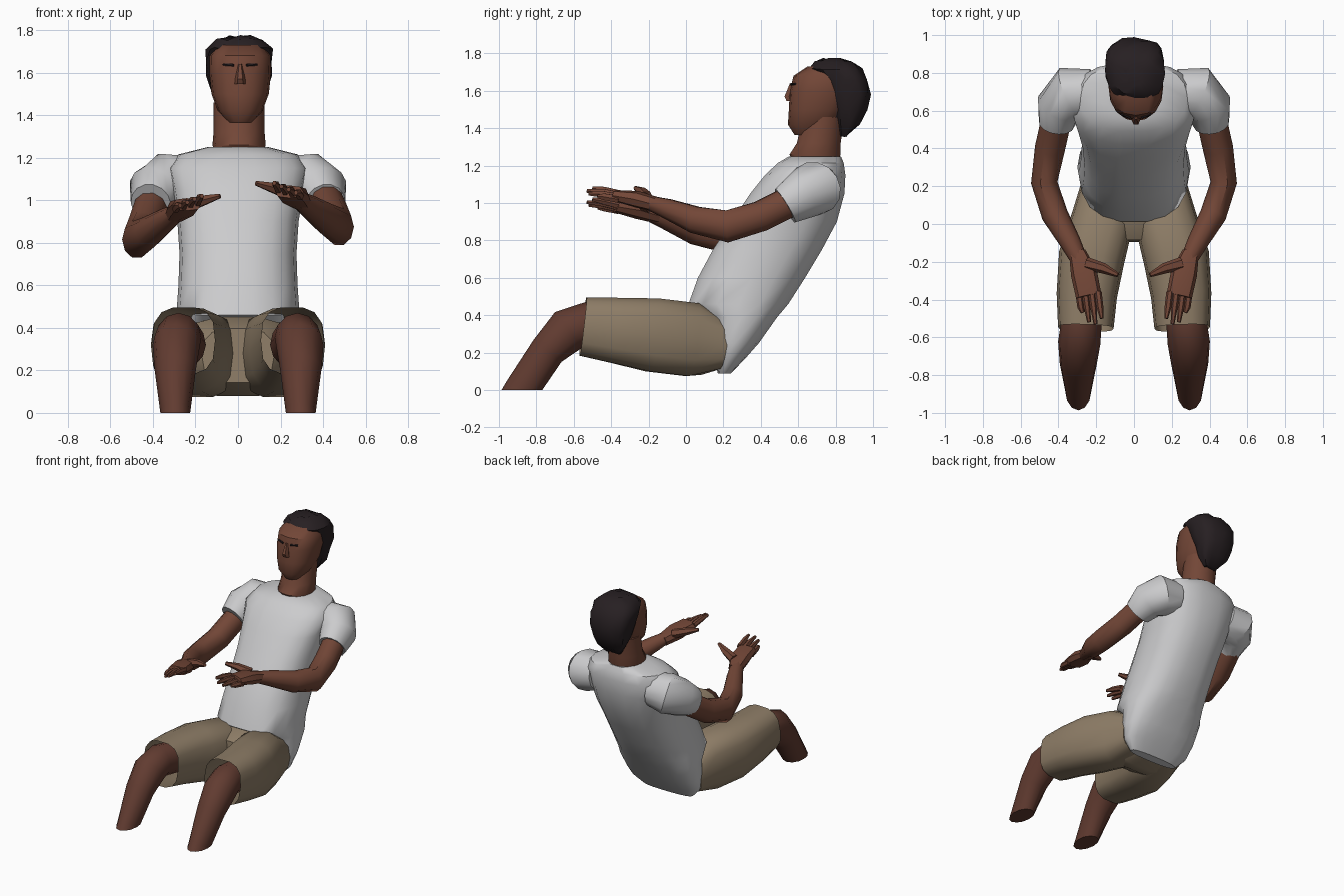
import bpy, bmesh, math, random
from mathutils import Vector

random.seed(3)


def material(name, rgb):
    m = bpy.data.materials.new(name)
    m.diffuse_color = (*rgb, 1)
    return m


SKIN = material("brown skin", (0.17, 0.062, 0.038))
LEG = material("dark leg skin", (0.12, 0.044, 0.03))
SHIRT = material("light grey cotton", (0.6, 0.6, 0.61))
SHORTS = material("tan cloth", (0.27, 0.205, 0.135))
HAIR = material("black hair", (0.02, 0.014, 0.016))


def skin(name, rings, mat, n=14, e=2.0, open_end=False, jitter=0, cut=False):
    """Bridge rings of (centre, u, v) with a rounded-box section of exponent e."""
    bm = bmesh.new()
    loops = []
    for c, u, v in rings:
        loop = []
        for i in range(n):
            a = 2 * math.pi * i / n
            ca, sa = math.cos(a), math.sin(a)
            p = c + u * math.copysign(abs(ca) ** (2 / e), ca) + v * math.copysign(abs(sa) ** (2 / e), sa)
            p += Vector([random.uniform(-jitter, jitter) for _ in range(3)])
            loop.append(bm.verts.new(p))
        loops.append(loop)
    for a, b in zip(loops, loops[1:]):
        for i in range(n):
            bm.faces.new((a[i], a[(i + 1) % n], b[(i + 1) % n], b[i]))
    bm.faces.new(loops[0])
    if not open_end:
        bm.faces.new(loops[-1])
    bmesh.ops.recalc_face_normals(bm, faces=bm.faces)
    if cut:  # trim flat at the ground
        bmesh.ops.bisect_plane(bm, geom=bm.verts[:] + bm.edges[:] + bm.faces[:],
                               plane_co=(0, 0, 0), plane_no=(0, 0, -1), clear_outer=True)
        bmesh.ops.holes_fill(bm, edges=[x for x in bm.edges if x.is_boundary], sides=0)
    me = bpy.data.meshes.new(name)
    bm.to_mesh(me)
    bm.free()
    me.materials.append(mat)
    ob = bpy.data.objects.new(name, me)
    bpy.context.collection.objects.link(ob)
    bpy.ops.object.select_all(action='DESELECT')
    ob.select_set(True)
    bpy.context.view_layer.objects.active = ob
    bpy.ops.object.shade_smooth_by_angle(angle=math.radians(40))
    return ob


def stack(name, rows, mat, xc=0.0, **k):
    """Level sections: (z, front y, back y, half width)."""
    skin(name, [(Vector((xc, (f + b) / 2, z)), Vector((w, 0, 0)), Vector((0, (b - f) / 2, 0)))
                for z, f, b, w in rows], mat, **k)


def tube(name, pts, mat, s=1, dz=0.0, **k):
    """Sections across a path: (x, y, z, half width, half height); s mirrors in x."""
    ps = [Vector((s * p[0], p[1], p[2] + dz)) for p in pts]
    rings = []
    for i, p in enumerate(ps):
        t = (ps[min(i + 1, len(ps) - 1)] - ps[max(i - 1, 0)]).normalized()
        u = t.cross(Vector((0, 0, 1))).normalized()
        rings.append((p, u * pts[i][3], u.cross(t) * pts[i][4]))
    skin(name, rings, mat, **k)


# Torso leaning back, with the shirt hanging over the seat
stack("shirt_body", [(0.09, 0.17, 0.24, 0.20), (0.16, 0.15, 0.31, 0.27), (0.25, 0.13, 0.39, 0.29),
                     (0.39, 0.11, 0.49, 0.30), (0.46, 0.01, 0.55, 0.29), (0.60, 0.06, 0.64, 0.28),
                     (0.75, 0.14, 0.73, 0.275), (0.90, 0.24, 0.81, 0.285), (1.05, 0.34, 0.85, 0.31),
                     (1.15, 0.42, 0.855, 0.33), (1.215, 0.49, 0.845, 0.28), (1.25, 0.55, 0.83, 0.14)],
      SHIRT, n=18, e=2.5)

# Neck and head
stack("neck", [(1.15, 0.60, 0.80, 0.10), (1.26, 0.55, 0.83, 0.125), (1.32, 0.59, 0.83, 0.12),
               (1.46, 0.62, 0.85, 0.12)], SKIN, xc=0.005)
stack("head", [(1.365, 0.58, 0.75, 0.06), (1.42, 0.545, 0.80, 0.105), (1.50, 0.55, 0.86, 0.135),
               (1.60, 0.555, 0.90, 0.145), (1.68, 0.575, 0.92, 0.143), (1.73, 0.65, 0.90, 0.11)],
      SKIN, xc=0.01, n=16, e=2.3)
stack("nose", [(1.545, 0.535, 0.58, 0.026), (1.57, 0.523, 0.58, 0.024), (1.64, 0.553, 0.59, 0.01)],
      SKIN, xc=0.01, n=6)
stack("hair", [(1.36, 0.82, 0.86, 0.05), (1.42, 0.80, 0.93, 0.10), (1.50, 0.78, 0.97, 0.132),
               (1.58, 0.74, 0.985, 0.15), (1.66, 0.72, 0.97, 0.157), (1.715, 0.66, 0.94, 0.152),
               (1.755, 0.69, 0.89, 0.11), (1.77, 0.74, 0.84, 0.05)],
      HAIR, xc=0.005, n=16, e=2.8, jitter=0.008)

# Seat of the shorts
tube("shorts_seat", [(0, 0.22, 0.24, 0.22, 0.13), (0, 0.10, 0.265, 0.28, 0.19),
                     (0, 0.02, 0.265, 0.27, 0.19), (0, -0.09, 0.27, 0.17, 0.13)], SHORTS, e=2.8)

for s, side in ((-1, "left"), (1, "right")):
    dz = -0.06 if s < 0 else 0.0  # one arm is held lower

    # Brows
    tube(side + "_brow", [(0.03 + 0.01 * s, 0.562, 1.635, 0.006, 0.007),
                          (0.08 + 0.01 * s, 0.583, 1.638, 0.006, 0.006)], HAIR, s, n=6)

    # Sleeve, arm and hand
    tube(side + "_sleeve", [(0.22, 0.70, 1.09, 0.12, 0.12), (0.33, 0.69, 1.08, 0.15, 0.145),
                            (0.395, 0.62, 1.04, 0.125, 0.13), (0.41, 0.53, 0.985, 0.095, 0.105)],
         SHIRT, s)
    tube(side + "_arm", [(0.40, 0.60, 1.03 - dz / 2, 0.08, 0.085), (0.445, 0.40, 0.93, 0.08, 0.085),
                         (0.475, 0.22, 0.875, 0.07, 0.09), (0.42, 0.05, 0.91, 0.07, 0.075),
                         (0.335, -0.10, 0.97, 0.055, 0.055), (0.29, -0.19, 1.0, 0.045, 0.04)],
         SKIN, s, dz, n=10)
    tube(side + "_palm", [(0.30, -0.15, 0.99, 0.045, 0.04), (0.265, -0.26, 1.02, 0.07, 0.045),
                          (0.24, -0.38, 1.04, 0.068, 0.03)], SKIN, s, dz, n=8, e=2.6)
    for i in range(4):
        x, reach = 0.19 + 0.034 * i, (0.50, 0.53, 0.52, 0.47)[i]
        tube(f"{side}_finger_{i + 1}", [(x, -0.36, 1.05 - 0.01 * i, 0.019, 0.022),
                                        (x - 0.01, -0.44, 1.07 - 0.012 * i, 0.018, 0.02),
                                        (x - 0.02, -reach, 1.08 - 0.015 * i, 0.01, 0.011)],
             SKIN, s, dz, n=6)
    tube(side + "_thumb", [(0.25, -0.21, 1.03, 0.035, 0.035), (0.16, -0.235, 1.06, 0.028, 0.026),
                           (0.085, -0.27, 1.08, 0.012, 0.012)], SKIN, s, dz, n=6)

    # Shorts leg, open at the hem
    tube(side + "_shorts_leg", [(0.14, 0.20, 0.24, 0.14, 0.13), (0.165, 0.03, 0.27, 0.165, 0.20),
                                (0.225, -0.18, 0.295, 0.175, 0.20), (0.25, -0.38, 0.32, 0.16, 0.178),
                                (0.255, -0.55, 0.34, 0.147, 0.16)], SHORTS, s, e=2.8, open_end=True)

    # Knee and shin, cut off at the ground
    tube(side + "_lower_leg", [(0.25, -0.30, 0.32, 0.10, 0.11), (0.28, -0.54, 0.355, 0.108, 0.115),
                               (0.29, -0.63, 0.32, 0.112, 0.12), (0.295, -0.74, 0.21, 0.098, 0.095),
                               (0.295, -0.88, 0.0, 0.07, 0.092), (0.295, -1.0, -0.18, 0.06, 0.08)],
         LEG, s, n=12, cut=True)
